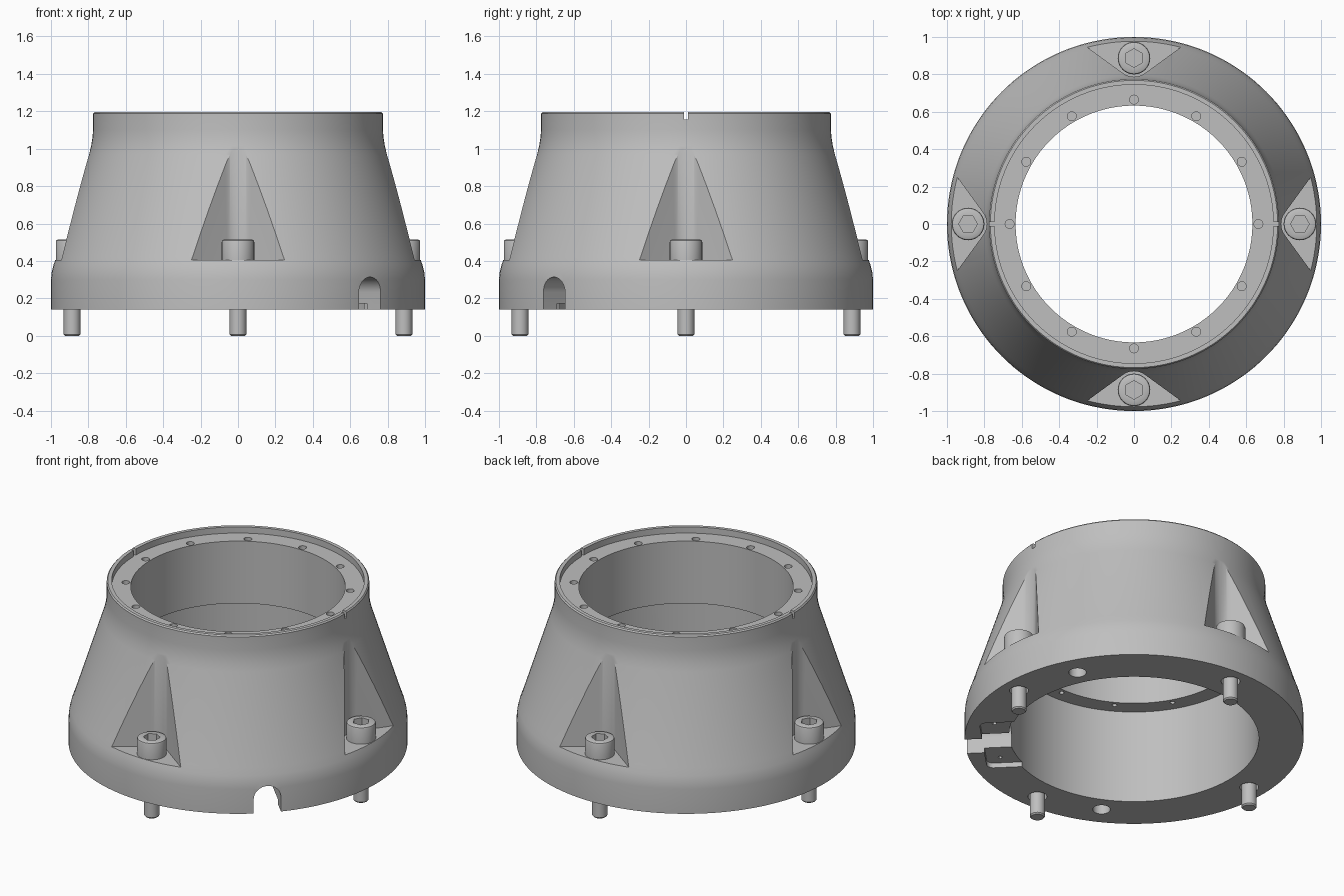
import bpy, bmesh
from math import radians, sin, cos, pi
from mathutils import Matrix, Vector

cube = bpy.data.objects.get("Cube")
if cube:
    bpy.data.objects.remove(cube, do_unlink=True)

GREY = (0.52, 0.52, 0.52, 1)
metal = bpy.data.materials.new("plain grey metal")
metal.use_nodes = True
metal.diffuse_color = GREY
metal.node_tree.nodes["Principled BSDF"].inputs["Base Color"].default_value = GREY

BASE, TOP, LEDGE, SEAT = 0.14, 1.195, 1.155, 0.405
BOLT_R = 0.887


def turn(deg):
    """Rotation about z; features are drawn facing -y, then turned."""
    return Matrix.Rotation(radians(deg), 4, 'Z')


def arc(cx, cy, r, a0, a1, n):
    return [(cx + r * cos(radians(a0 + (a1 - a0) * i / n)),
             cy + r * sin(radians(a0 + (a1 - a0) * i / n))) for i in range(n + 1)]


def circle(cx, cy, r, n=24):
    return arc(cx, cy, r, 0, 360, n)[:-1]


def prism(bm, points, z0, z1, matrix=Matrix()):
    """Closed prism from a flat outline."""
    low = [bm.verts.new(matrix @ Vector((x, y, z0))) for x, y in points]
    high = [bm.verts.new(matrix @ Vector((x, y, z1))) for x, y in points]
    bm.faces.new(low[::-1])
    bm.faces.new(high)
    for i in range(len(points)):
        j = (i + 1) % len(points)
        bm.faces.new((low[i], low[j], high[j], high[i]))


def finish(bm, name):
    bmesh.ops.recalc_face_normals(bm, faces=bm.faces)
    mesh = bpy.data.meshes.new(name)
    bm.to_mesh(mesh)
    bm.free()
    mesh.materials.append(metal)
    obj = bpy.data.objects.new(name, mesh)
    bpy.context.collection.objects.link(obj)
    return obj


def revolve(name, profile, steps, closed):
    bm = bmesh.new()
    verts = [bm.verts.new((r, 0, z)) for r, z in profile]
    edges = [bm.edges.new(p) for p in zip(verts, verts[1:])]
    if closed:
        edges.append(bm.edges.new((verts[-1], verts[0])))
    bmesh.ops.spin(bm, geom=verts + edges, cent=(0, 0, 0), axis=(0, 0, 1),
                   angle=2 * pi, steps=steps)
    bmesh.ops.remove_doubles(bm, verts=bm.verts, dist=0.0005)
    return finish(bm, name)


def activate(obj):
    bpy.ops.object.select_all(action='DESELECT')
    obj.select_set(True)
    bpy.context.view_layer.objects.active = obj


def cut(obj, bm):
    cutter = finish(bm, "cutter")
    cutter.hide_render = True
    activate(obj)
    mod = obj.modifiers.new("cut", 'BOOLEAN')
    mod.operation = 'DIFFERENCE'
    mod.solver = 'EXACT'
    mod.object = cutter
    bpy.ops.object.modifier_apply(modifier=mod.name)
    bpy.data.objects.remove(cutter, do_unlink=True)


# Housing: tapered shell with a stepped bore and a thin rim
housing = revolve("housing", [
    (1, BASE), (1, 0.3), (0.996, 0.34), (0.986, 0.38), (0.97, 0.425),
    (0.797, 0.97), (0.785, 1.015), (0.778, 1.06), (0.775, 1.1),
    (0.775, TOP - 0.008), (0.768, TOP), (0.745, TOP), (0.745, LEDGE),
    (0.633, LEDGE), (0.633, 0.75), (0.737, 0.75), (0.737, BASE)], 144, True)

# Screw pockets: wedges tapering to a rounded back
bm = bmesh.new()
pocket = [(-0.532, -1.15), (0.532, -1.15)] + arc(0, -BOLT_R, 0.1, 54, 126, 8)
for k in range(4):
    prism(bm, pocket, SEAT, 1.3, turn(90 * k))
# Rim slots on both sides
for k in (90, -90):
    prism(bm, [(-0.012, -0.85), (0.012, -0.85), (0.012, -0.7), (-0.012, -0.7)],
          LEDGE, 1.3, turn(k))
# Arched cable notch through the wall
upright = turn(45) @ Matrix.Rotation(pi / 2, 4, 'X')
prism(bm, [(-0.082, 0.05), (0.082, 0.05)] + arc(0, 0.232, 0.082, 0, 180, 16),
      0.6, 1.1, upright)
cut(housing, bm)

# Ring of blind holes above and below the inner flange
bm = bmesh.new()
for k in range(12):
    prism(bm, circle(0, -0.665, 0.024, 16), LEDGE - 0.08, LEDGE + 0.01, turn(30 * k))
    prism(bm, circle(0, -0.665, 0.015, 12), 0.7, 0.85, turn(30 * k))
# Screw clearance holes and two dowel holes
for k in range(4):
    prism(bm, circle(0, -BOLT_R, 0.056), 0.1, SEAT + 0.02, turn(90 * k))
for k in (117, -27):
    prism(bm, circle(0, -0.853, 0.052), 0.1, 0.34, turn(k))
# Shallow recess under the notch
recess = ([(-0.265, -0.6)] + arc(-0.225, -0.853, 0.04, 180, 270, 6)
          + arc(0.225, -0.853, 0.04, 270, 360, 6) + [(0.265, -0.6)])
prism(bm, recess, 0.1, 0.172, turn(45))
cut(housing, bm)

# Tapped holes in the recess
bm = bmesh.new()
for x in (-0.2, 0.2):
    prism(bm, circle(x, -0.81, 0.013, 12), 0.15, 0.25, turn(45))
cut(housing, bm)

# Socket head screws
screw = revolve("socket_screw", [
    (0, 0), (0.038, 0), (0.045, 0.008), (0.045, SEAT), (0.087, SEAT),
    (0.087, 0.502), (0.084, 0.51), (0.077, 0.514), (0, 0.514)], 40, False)
bm = bmesh.new()
prism(bm, arc(0, 0, 0.05, 30, 330, 5), 0.45, 0.6)
cut(screw, bm)

for obj in (housing, screw):
    activate(obj)
    bpy.ops.object.shade_smooth_by_angle(angle=radians(30))

screw.location = (0, -BOLT_R, 0)
for k, side in ((90, "left"), (180, "back"), (270, "right")):
    twin = screw.copy()
    twin.name = "socket_screw_" + side
    twin.matrix_world = turn(k) @ Matrix.Translation((0, -BOLT_R, 0))
    bpy.context.collection.objects.link(twin)
screw.name = "socket_screw_front"
